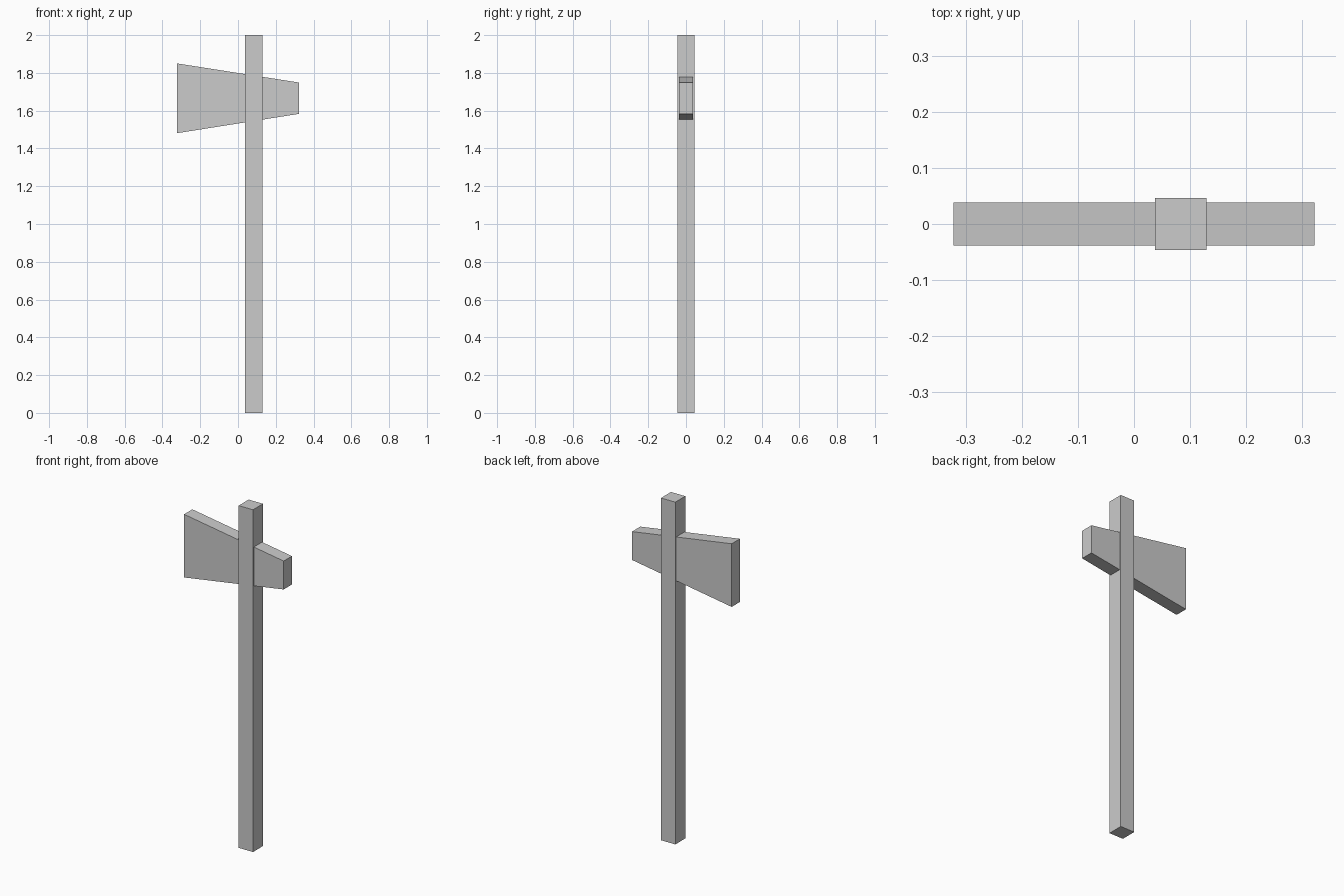
import bpy, bmesh

if "Cube" in bpy.data.objects:
    bpy.data.objects.remove(bpy.data.objects["Cube"])


def extruded_profile(name, profile, half_depth):
    """Extrude an x/z profile symmetrically along y."""
    bm = bmesh.new()
    face = bm.faces.new([bm.verts.new((x, -half_depth, z)) for x, z in profile])
    new = bmesh.ops.extrude_face_region(bm, geom=[face])["geom"]
    verts = [g for g in new if isinstance(g, bmesh.types.BMVert)]
    bmesh.ops.translate(bm, vec=(0, 2 * half_depth, 0), verts=verts)
    bmesh.ops.recalc_face_normals(bm, faces=bm.faces)
    mesh = bpy.data.meshes.new(name)
    bm.to_mesh(mesh)
    bm.free()
    obj = bpy.data.objects.new(name, mesh)
    bpy.context.collection.objects.link(obj)
    return obj


# Square wooden handle
extruded_profile("handle", [(0.037, 0), (0.129, 0), (0.129, 2), (0.037, 2)], 0.046)

# Tapered axe head passing through the handle
extruded_profile("axe_head", [(-0.322, 1.481), (0.322, 1.583),
                              (0.322, 1.749), (-0.322, 1.85)], 0.038)
